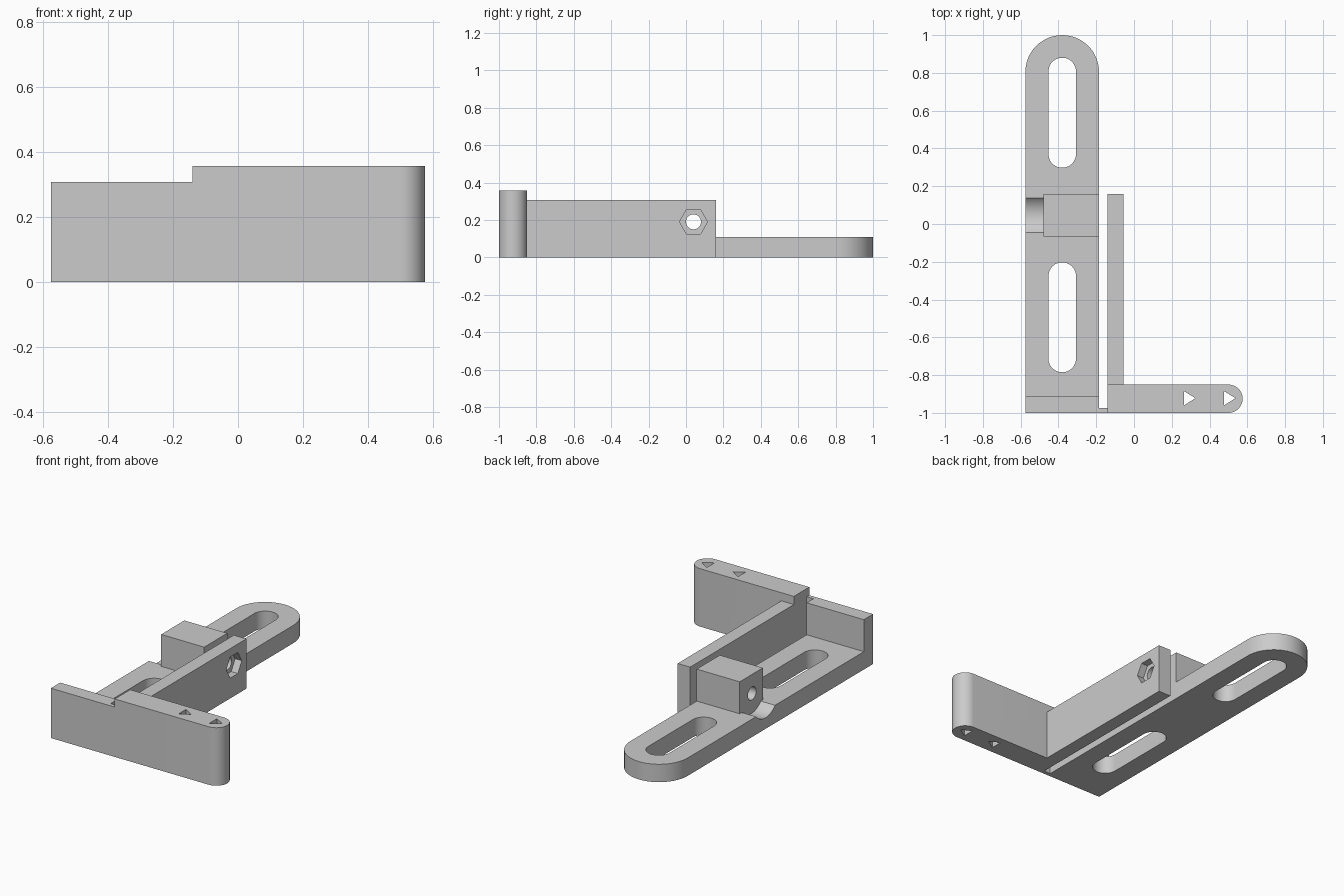
import bpy, bmesh, math
from mathutils import Matrix

if "Cube" in bpy.data.objects:
    bpy.data.objects.remove(bpy.data.objects["Cube"])

grey = bpy.data.materials.new("plain grey")
grey.diffuse_color = (0.6, 0.6, 0.6, 1)
grey.use_nodes = True
grey.node_tree.nodes["Principled BSDF"].inputs["Base Color"].default_value = grey.diffuse_color


def prism(name, pts, z0, z1, matrix=None):
    """Extrude a 2D outline from z0 to z1."""
    bm = bmesh.new()
    low = [bm.verts.new((x, y, z0)) for x, y in pts]
    high = [bm.verts.new((x, y, z1)) for x, y in pts]
    bm.faces.new(low[::-1])
    bm.faces.new(high)
    n = len(pts)
    for i in range(n):
        j = (i + 1) % n
        bm.faces.new((low[i], low[j], high[j], high[i]))
    if matrix:
        bm.transform(matrix)
    bmesh.ops.recalc_face_normals(bm, faces=bm.faces)
    mesh = bpy.data.meshes.new(name)
    bm.to_mesh(mesh)
    bm.free()
    mesh.materials.append(grey)
    ob = bpy.data.objects.new(name, mesh)
    bpy.context.collection.objects.link(ob)
    return ob


def box(name, x0, x1, y0, y1, z0, z1):
    return prism(name, [(x0, y0), (x1, y0), (x1, y1), (x0, y1)], z0, z1)


def arc(cx, cy, r, a0, a1, n=24):
    return [(cx + r * math.cos(math.radians(a0 + (a1 - a0) * i / n)),
             cy + r * math.sin(math.radians(a0 + (a1 - a0) * i / n))) for i in range(n + 1)]


def rod(name, x0, x1, y, z, r, sides):
    """Prism lying along x."""
    m = Matrix(((0, 0, 1, 0), (1, 0, 0, y), (0, 1, 0, z), (0, 0, 0, 1)))
    return prism(name, arc(0, 0, r, 0, 360 - 360 / sides, sides - 1), x0, x1, m)


def combine(target, other, operation):
    mod = target.modifiers.new("join", 'BOOLEAN')
    mod.operation, mod.object, mod.solver = operation, other, 'EXACT'
    bpy.context.view_layer.objects.active = target
    bpy.ops.object.modifier_apply(modifier=mod.name)
    bpy.data.objects.remove(other)


L, R, A = -0.575, -0.185, -0.14      # plate left, plate right, arm left
H, HY, HZ = 0.307, 0.04, 0.19        # body height, bolt axis

# Slotted mounting plate with a round end
cx = (L + R) / 2
bracket = prism("bracket", [(L, -1), (R, -1)] + arc(cx, 0.805, 0.195, 0, 180), 0, 0.11)
for y0, y1 in ((-0.785, -0.203), (0.298, 0.88)):
    r = 0.073
    slot = arc(cx, y1 - r, r, 0, 180) + arc(cx, y0 + r, r, 180, 360)
    combine(bracket, prism("slot_cutter", slot, -0.1, 0.2), 'DIFFERENCE')

# Groove for the bolt head
combine(bracket, rod("groove_cutter", L - 0.1, -0.478, 0.047, HZ, 0.122, 64), 'DIFFERENCE')

# Bolt block, front wall, thin hinge and clamping arm
for part in (box("bolt_block", -0.478, R, -0.065, 0.16, 0.05, H),
             box("front_wall", L, R, -1, -0.91, 0, H),
             box("hinge", R - 0.02, A + 0.02, -1, -0.975, 0, H),
             box("arm", A, -0.055, -0.95, 0.16, 0, H)):
    combine(bracket, part, 'UNION')

# Lever with a round end
lever = prism("lever", [(A, -1)] + arc(0.5, -0.925, 0.075, -90, 90) + [(A, -0.85)], 0, 0.357)
combine(bracket, lever, 'UNION')

# Triangular holes through the lever
for x in (0.305, 0.517):
    tri = [(x - 0.04, -0.96), (x + 0.02, -0.922), (x - 0.04, -0.885)]
    combine(bracket, prism("triangle_cutter", tri, -0.1, 0.5), 'DIFFERENCE')

# Bolt hole and nut pocket
combine(bracket, rod("bolt_cutter", L - 0.1, 0.05, HY, HZ, 0.04, 32), 'DIFFERENCE')
combine(bracket, rod("nut_cutter", -0.1, 0.05, HY, HZ, 0.075, 6), 'DIFFERENCE')

bpy.ops.object.select_all(action='DESELECT')
bracket.select_set(True)
bpy.context.view_layer.objects.active = bracket
bpy.ops.object.shade_smooth_by_angle(angle=math.radians(30))
